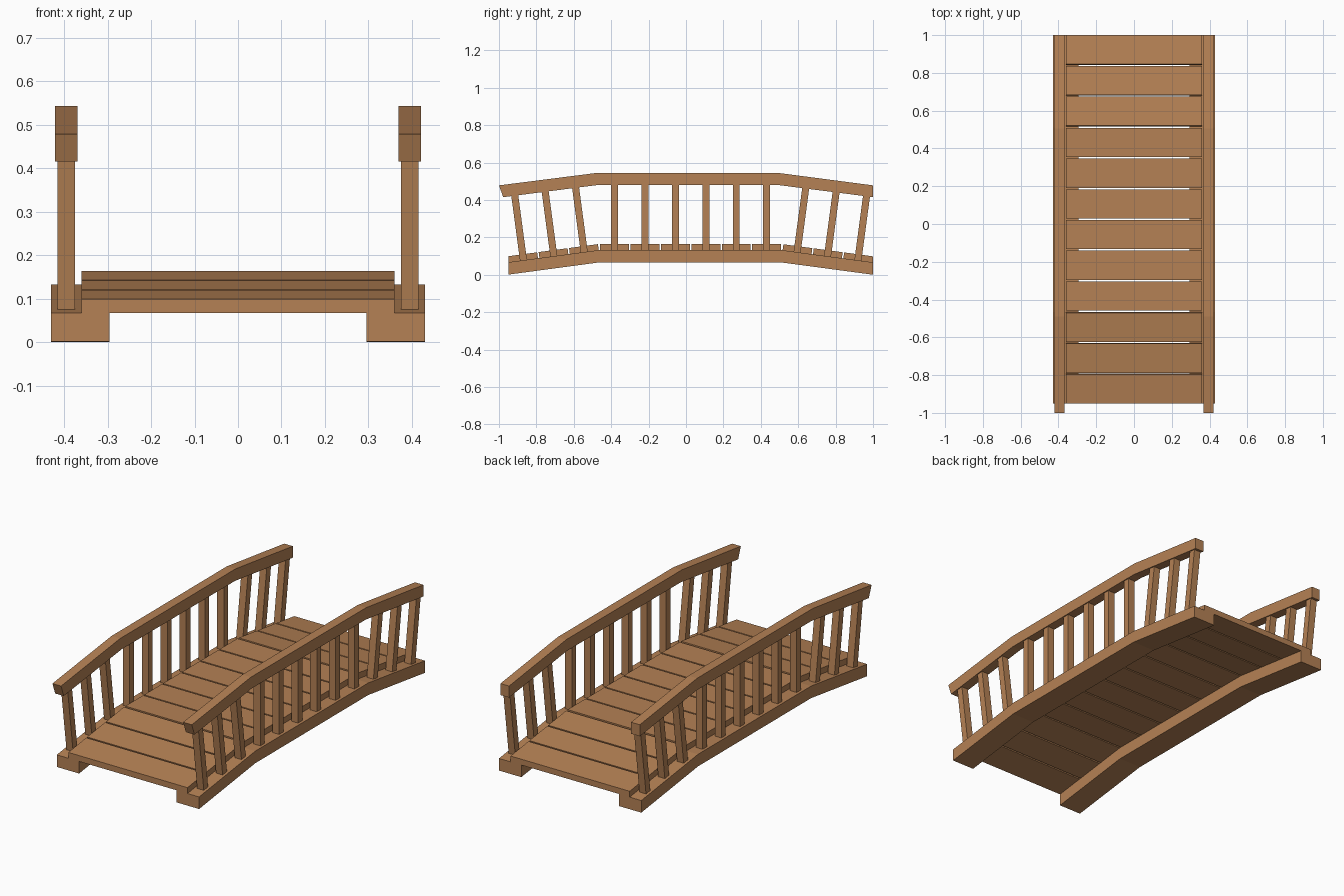
import bpy, bmesh, math

if "Cube" in bpy.data.objects:
    bpy.data.objects.remove(bpy.data.objects["Cube"])

wood = bpy.data.materials.new("warm_wood")
wood.diffuse_color = (0.46, 0.22, 0.09, 1)
wood.use_nodes = True
wood.node_tree.nodes["Principled BSDF"].inputs["Base Color"].default_value = wood.diffuse_color

KNEE_A, KNEE_B = -0.465, 0.51      # where the deck bends
END_A, END_B = -0.95, 1.0          # deck ends
COUNT = 12
PITCH = (END_B - END_A) / COUNT
SLOPE = 0.134


def deck_z(y):
    """Height of the top of the stringers."""
    if y < KNEE_A:
        return 0.132 - (KNEE_A - y) * SLOPE
    if y > KNEE_B:
        return 0.132 - (y - KNEE_B) * SLOPE
    return 0.132


def lean(y):
    """Sideways shift per unit of height, square to the deck."""
    return -SLOPE if y < KNEE_A else SLOPE if y > KNEE_B else 0.0


def extrude_x(name, profile, x0, x1):
    """Solid from a (y, z) profile extruded along x."""
    bm = bmesh.new()
    face = bm.faces.new([bm.verts.new((x0, y, z)) for y, z in profile])
    ext = bmesh.ops.extrude_face_region(bm, geom=[face])
    verts = [g for g in ext["geom"] if isinstance(g, bmesh.types.BMVert)]
    bmesh.ops.translate(bm, verts=verts, vec=(x1 - x0, 0, 0))
    bmesh.ops.recalc_face_normals(bm, faces=bm.faces[:])
    mesh = bpy.data.meshes.new(name)
    bm.to_mesh(mesh)
    bm.free()
    mesh.materials.append(wood)
    obj = bpy.data.objects.new(name, mesh)
    bpy.context.collection.objects.link(obj)
    return obj


def pair(name, profile, x0, x1):
    """Same part on both sides of the bridge."""
    extrude_x(name + "_right", profile, x0, x1)
    extrude_x(name + "_left", profile, -x1, -x0)


# Stringers: bent beams under the deck
ys = [END_A, KNEE_A, KNEE_B, END_B]
top = [(y, deck_z(y)) for y in ys]
bottom = [(y, max(0.0, z - 0.066)) for y, z in reversed(top)]
pair("stringer", top + bottom, 0.295, 0.43)

# Handrails: bent bars, front end cut square to the slope
rail = [(-1.0, 0.478), (-0.49, 0.543), (0.505, 0.543), (1.0, 0.478),
        (1.0, 0.415), (0.5, 0.479), (-0.48, 0.479), (-0.977, 0.415)]
pair("handrail", rail, 0.369, 0.421)

for i in range(COUNT):
    y0 = END_A + i * PITCH
    mid = y0 + PITCH / 2
    tilt = lean(mid)

    # Deck plank, outer ends vertical
    a = y0 if i == 0 else y0 + 0.004
    b = y0 + PITCH if i == COUNT - 1 else y0 + PITCH - 0.004
    ta = 0 if i == 0 else tilt * 0.032
    tb = 0 if i == COUNT - 1 else tilt * 0.032
    za = deck_z(mid) - (a - mid) * tilt
    zb = deck_z(mid) - (b - mid) * tilt
    extrude_x(f"deck_plank_{i + 1}",
              [(a, za), (b, zb), (b + tb, zb + 0.032), (a + ta, za + 0.032)],
              -0.36, 0.36)

    # Balusters stand square to the deck and reach into the rail
    h, w = 0.352, 0.0185
    zl = deck_z(mid) + w * tilt - 0.003
    zr = deck_z(mid) - w * tilt - 0.003
    pair(f"baluster_{i + 1}",
         [(mid - w, zl), (mid + w, zr),
          (mid + w + tilt * h, zr + h), (mid - w + tilt * h, zl + h)],
         0.375, 0.415)
